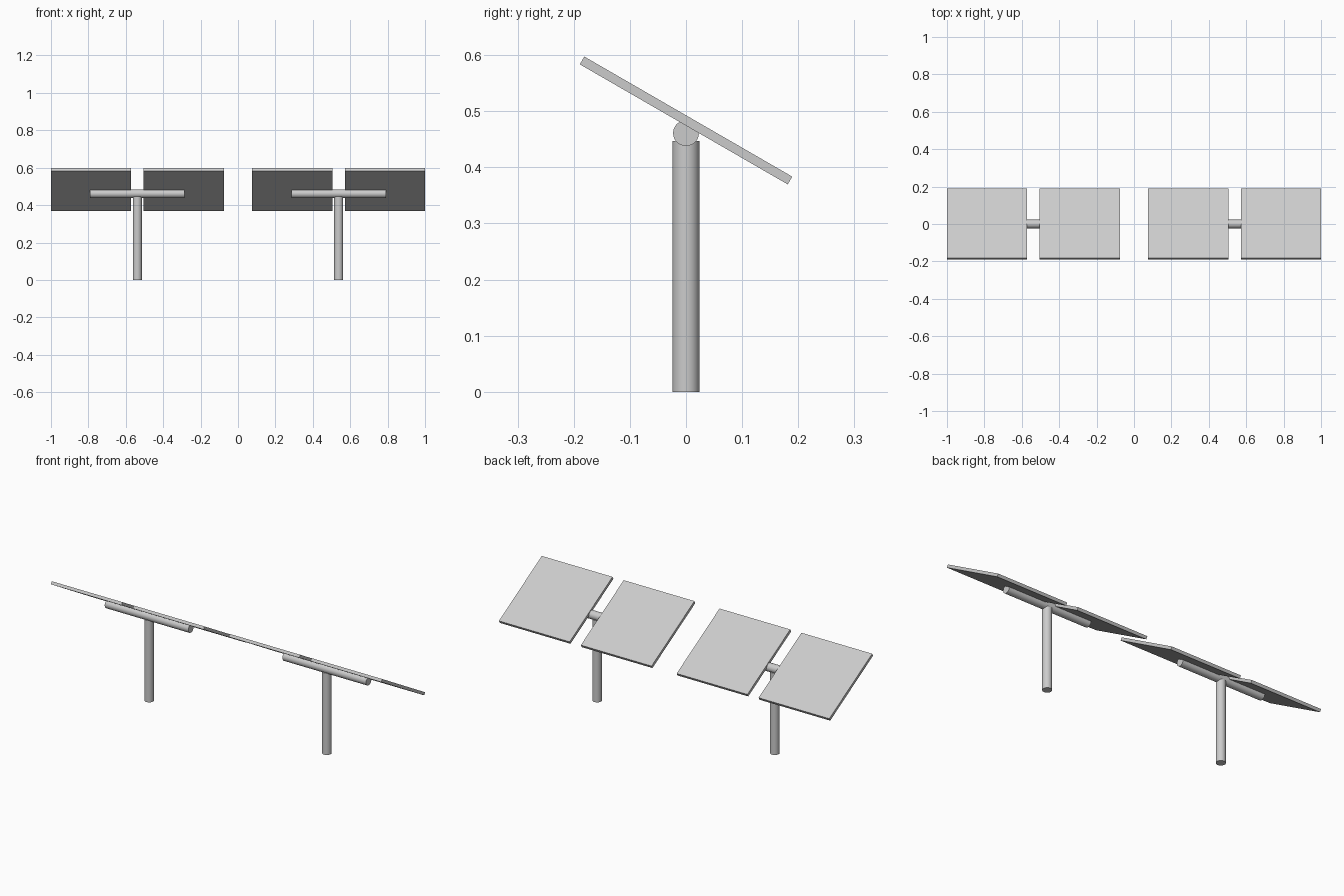
import bpy
from math import radians

if "Cube" in bpy.data.objects:
    bpy.data.objects.remove(bpy.data.objects["Cube"])

CENTER = 0.538      # x of each post
PANEL = 0.428       # square panel side
OFFSET = 0.248      # panel centre from post
TILT = radians(-30)


def cylinder(name, radius, length, loc, rot=(0, 0, 0)):
    bpy.ops.mesh.primitive_cylinder_add(vertices=32, radius=radius, depth=length,
                                        location=loc, rotation=rot)
    ob = bpy.context.object
    ob.name = name
    bpy.ops.object.shade_smooth_by_angle(angle=radians(30))
    return ob


def panel(name, loc):
    bpy.ops.mesh.primitive_cube_add(size=1, location=loc, rotation=(TILT, 0, 0))
    ob = bpy.context.object
    ob.name = name
    ob.scale = (PANEL, PANEL, 0.016)
    return ob


for side, label in ((-1, "left"), (1, "right")):
    x = side * CENTER
    # upright post and horizontal crossbar
    cylinder(f"{label}_post", 0.024, 0.447, (x, 0, 0.2235))
    cylinder(f"{label}_crossbar", 0.023, 0.506, (x, 0, 0.461), (0, radians(90), 0))
    # pair of tilted panels
    for s, pos in ((-1, "inner" if side > 0 else "outer"),
                   (1, "outer" if side > 0 else "inner")):
        panel(f"{label}_{pos}_panel", (x + s * OFFSET, 0, 0.4835))
